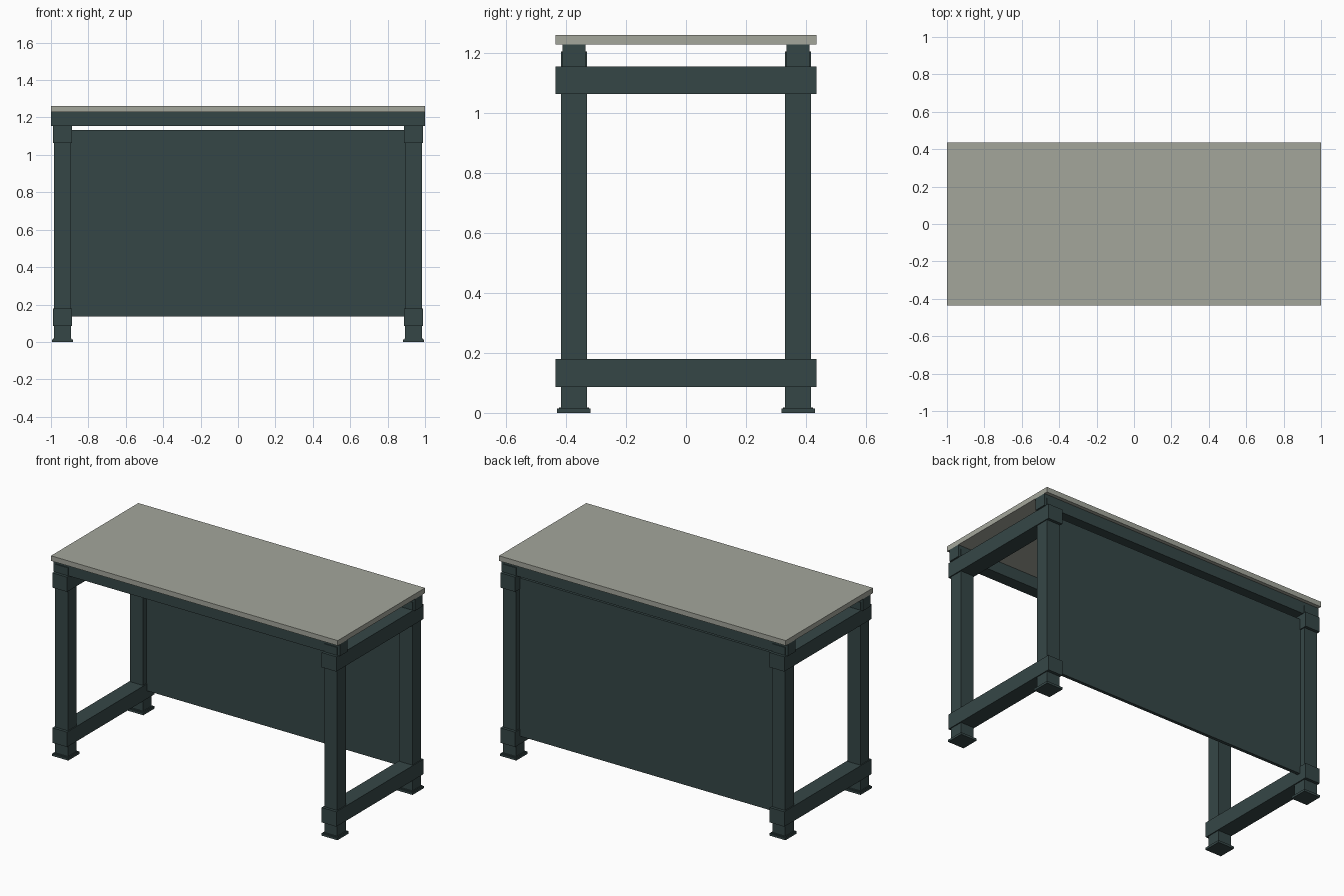
import bpy
import bmesh

if "Cube" in bpy.data.objects:
    bpy.data.objects.remove(bpy.data.objects["Cube"])


def material(name, rgb):
    m = bpy.data.materials.new(name)
    m.diffuse_color = (*rgb, 1)
    m.use_nodes = True
    m.node_tree.nodes["Principled BSDF"].inputs["Base Color"].default_value = m.diffuse_color
    return m


STEEL = material("dark green steel", (0.036, 0.062, 0.062))
TOP = material("warm grey laminate", (0.37, 0.38, 0.33))


def box(name, x, y, z, mat=STEEL):
    """Axis-aligned box from (min, max) ranges."""
    bm = bmesh.new()
    bmesh.ops.create_cube(bm, size=1)
    for v in bm.verts:
        for i, (lo, hi) in enumerate((x, y, z)):
            v.co[i] = (lo + hi) / 2 + v.co[i] * (hi - lo)
    me = bpy.data.meshes.new(name)
    bm.to_mesh(me)
    bm.free()
    me.materials.append(mat)
    ob = bpy.data.objects.new(name, me)
    bpy.context.collection.objects.link(ob)
    return ob


def around(c, half):
    return (c - half, c + half)


# Worktop and back panel
box("worktop", (-1, 1), (-0.435, 0.435), (1.23, 1.262), TOP)
box("back_panel", (-0.895, 0.895), (0.364, 0.384), (0.135, 1.132))

LEG_X, LEG_Y = 0.939, 0.374

# Long beams under the worktop
for sy, end in ((-1, "front"), (1, "back")):
    box(end + "_beam", (-1, 1), around(sy * LEG_Y, 0.038), (1.155, 1.23))

for sx, side in ((-1, "left"), (1, "right")):
    # Cross rails that wrap the legs
    for level, z in (("lower", (0.086, 0.18)), ("upper", (1.064, 1.157))):
        box(f"{side}_{level}_rail", around(sx * LEG_X, 0.051), (-0.435, 0.435), z)
    # Legs with stepped foot plates
    for sy, end in ((-1, "front"), (1, "back")):
        x, y = sx * LEG_X, sy * LEG_Y
        box(f"{end}_{side}_leg", around(x, 0.045), around(y, 0.043), (0.01, 1.207))
        box(f"{end}_{side}_foot_plate", around(x, 0.056), around(y, 0.056), (0, 0.014))
        box(f"{end}_{side}_foot_collar", around(x, 0.05), around(y, 0.05), (0.014, 0.018))
